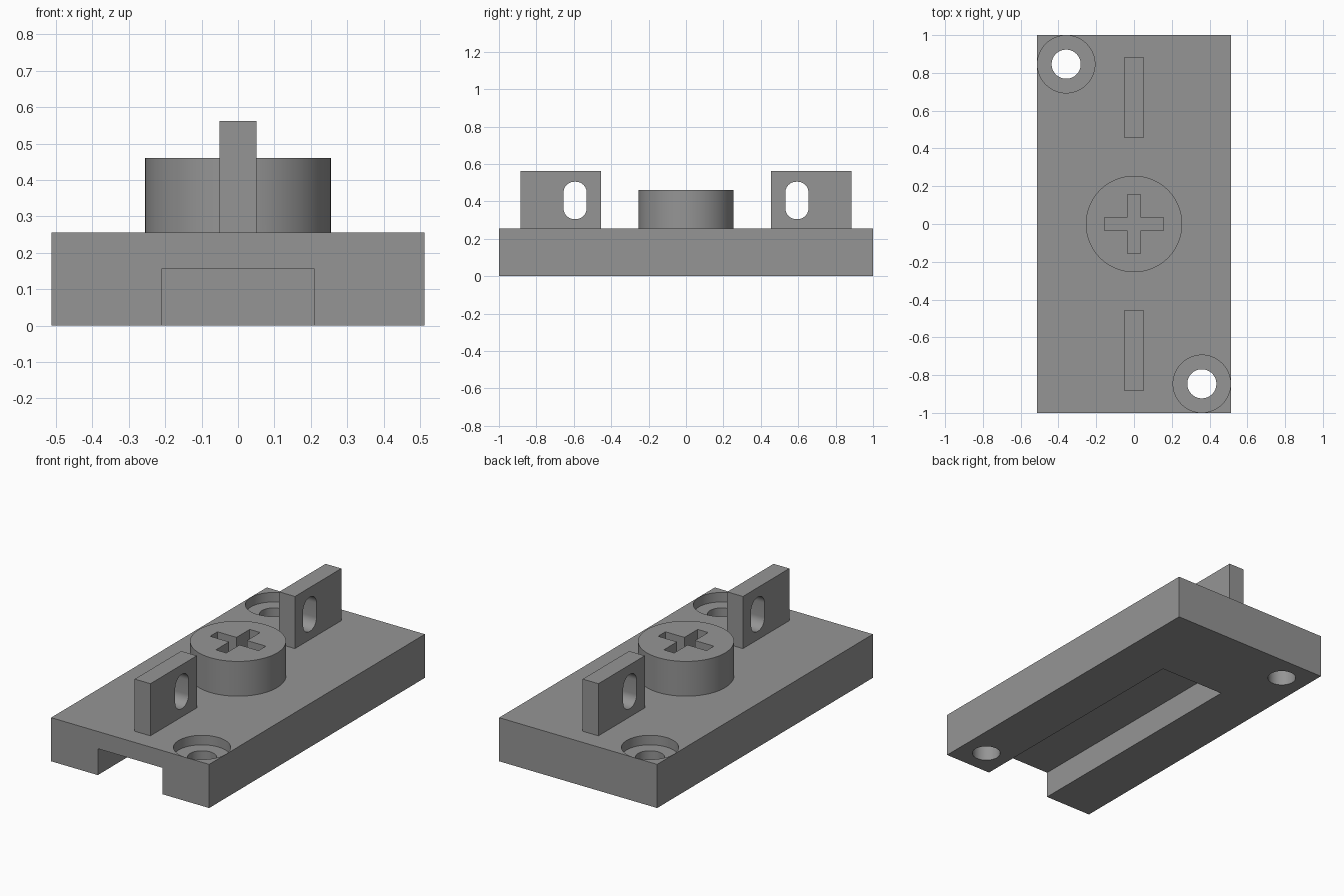
import bpy, bmesh, math
from mathutils import Matrix, Vector

if "Cube" in bpy.data.objects:
    bpy.data.objects.remove(bpy.data.objects["Cube"])

W, TOP = 0.513, 0.256          # half width and thickness of the base

grey = bpy.data.materials.new("plain_grey")
grey.diffuse_color = (0.30, 0.30, 0.30, 1)
grey.use_nodes = True
grey.node_tree.nodes["Principled BSDF"].inputs["Base Color"].default_value = grey.diffuse_color


def finish(name, bm):
    bmesh.ops.recalc_face_normals(bm, faces=bm.faces)
    me = bpy.data.meshes.new(name)
    bm.to_mesh(me)
    bm.free()
    ob = bpy.data.objects.new(name, me)
    bpy.context.collection.objects.link(ob)
    me.materials.append(grey)
    return ob


def box(name, lo, hi):
    lo, hi = Vector(lo), Vector(hi)
    bm = bmesh.new()
    bmesh.ops.create_cube(bm, size=1, matrix=Matrix.Translation((lo + hi) / 2)
                          @ Matrix.Diagonal((*(hi - lo), 1)))
    return finish(name, bm)


def cylinder(name, x, y, z0, z1, r, n=64):
    bm = bmesh.new()
    bmesh.ops.create_cone(bm, cap_ends=True, segments=n, radius1=r, radius2=r, depth=z1 - z0,
                          matrix=Matrix.Translation((x, y, (z0 + z1) / 2)))
    return finish(name, bm)


def rounded_slot(name, y, z, hw, hh, r, n=10):
    # rounded rectangle in the y-z plane, pushed through along x
    bm = bmesh.new()
    vs = []
    for q, (sy, sz) in enumerate([(1, 1), (-1, 1), (-1, -1), (1, -1)]):
        for i in range(n + 1):
            a = (q + i / n) * math.pi / 2
            vs.append(bm.verts.new((-0.1, y + sy * (hw - r) + r * math.cos(a),
                                    z + sz * (hh - r) + r * math.sin(a))))
    face = bm.faces.new(vs)
    ext = bmesh.ops.extrude_face_region(bm, geom=[face])["geom"]
    bmesh.ops.translate(bm, vec=(0.2, 0, 0), verts=[v for v in ext if isinstance(v, bmesh.types.BMVert)])
    return finish(name, bm)


def combine(body, other, op):
    mod = body.modifiers.new(op.lower(), 'BOOLEAN')
    mod.operation, mod.object, mod.solver = op, other, 'EXACT'
    bpy.context.view_layer.objects.active = body
    bpy.ops.object.modifier_apply(modifier=mod.name)
    bpy.data.objects.remove(other)


# Base slab with a channel underneath, open at the front
plate = box("mounting_plate", (-W, -1, 0), (W, 1, TOP))
combine(plate, box("channel", (-0.21, -1.1, -0.1), (0.21, 0.5, 0.155)), 'DIFFERENCE')

# Counterbored screw holes in two opposite corners
for s in (-1, 1):
    x, y = -0.359 * s, 0.846 * s
    combine(plate, cylinder("counterbore", x, y, TOP - 0.056, TOP + 0.1, 0.152), 'DIFFERENCE')
    combine(plate, cylinder("screw_hole", x, y, -0.1, TOP + 0.1, 0.077), 'DIFFERENCE')

# Central round boss with a cross recess
boss = cylinder("boss", 0, 0, TOP - 0.05, 0.46, 0.255, 96)
cross = box("cross", (-0.157, -0.034, 0.36), (0.157, 0.034, 0.6))
combine(cross, box("cross_arm", (-0.034, -0.157, 0.36), (0.034, 0.157, 0.6)), 'UNION')
combine(boss, cross, 'DIFFERENCE')
combine(plate, boss, 'UNION')

# Upright lugs with rounded slots
for s in (-1, 1):
    lug = box("lug", (-0.051, min(s * 0.455, s * 0.885), TOP - 0.05),
              (0.051, max(s * 0.455, s * 0.885), 0.562))
    combine(lug, rounded_slot("lug_slot", s * 0.593, 0.405, 0.062, 0.1, 0.058), 'DIFFERENCE')
    combine(plate, lug, 'UNION')

# Smooth round walls, crisp edges
bpy.ops.object.select_all(action='DESELECT')
plate.select_set(True)
bpy.context.view_layer.objects.active = plate
bpy.ops.object.shade_smooth_by_angle(angle=math.radians(30))
